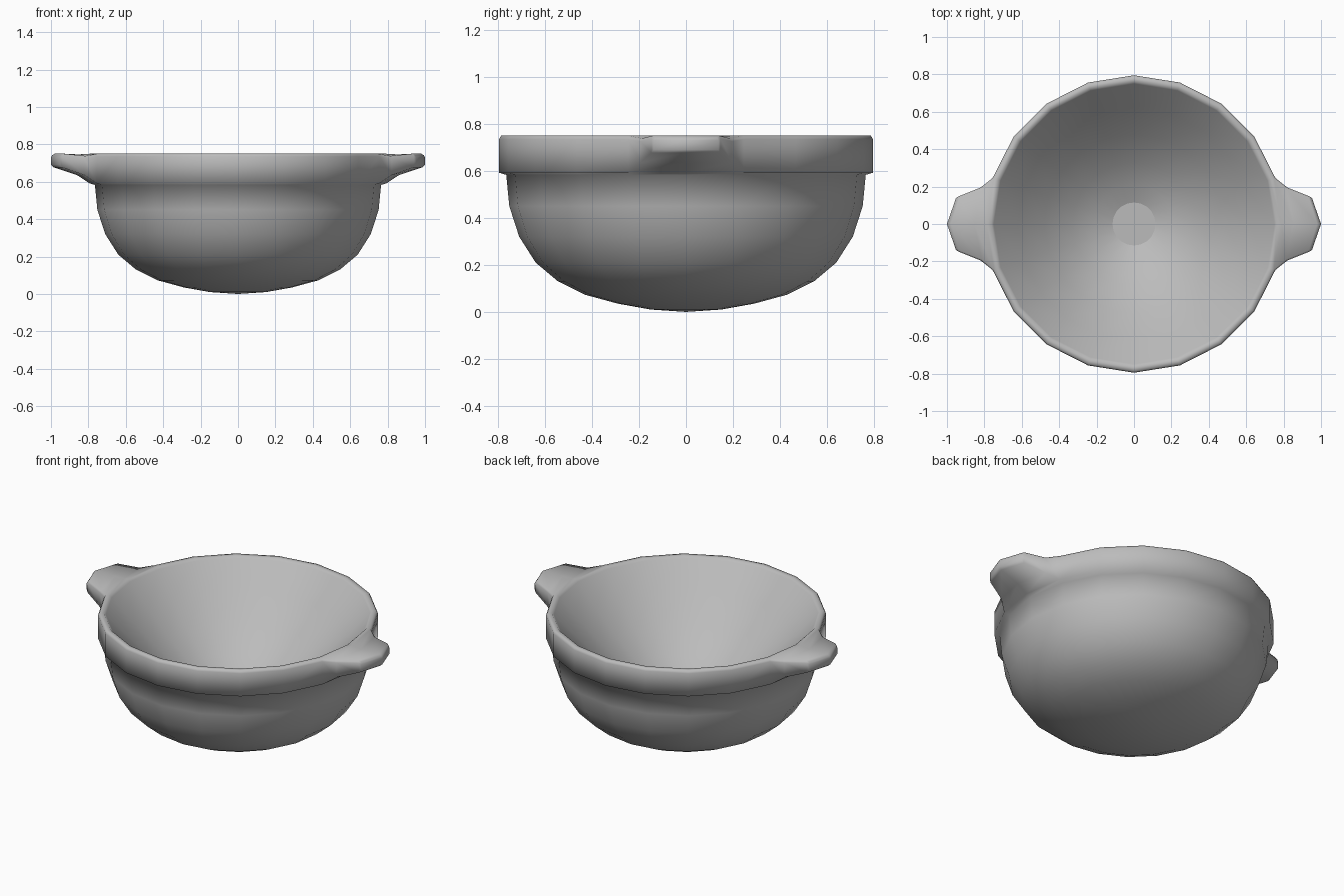
import bpy, bmesh, math

if "Cube" in bpy.data.objects:
    bpy.data.objects.remove(bpy.data.objects["Cube"])

SIDES = 20

grey = bpy.data.materials.new("light grey")
grey.use_nodes = True
grey.diffuse_color = (0.5, 0.5, 0.5, 1)
grey.node_tree.nodes["Principled BSDF"].inputs["Base Color"].default_value = (0.5, 0.5, 0.5, 1)

# Bowl profile as (radius, height): round outside, banded rim, shallow dish inside with flat floor
outer = [(0.15, 0.01), (0.29, 0.035), (0.43, 0.073), (0.545, 0.13), (0.64, 0.21),
         (0.71, 0.32), (0.752, 0.45), (0.765, 0.583)]
rim = [(0.795, 0.592), (0.795, 0.735), (0.787, 0.75), (0.762, 0.75), (0.75, 0.738)]
inner = [(0.62, 0.6), (0.48, 0.46), (0.33, 0.335), (0.21, 0.265), (0.115, 0.225), (0, 0.225)]
profile = [(0, 0)] + outer + rim + inner

bm = bmesh.new()
verts = [bm.verts.new((r, 0, z)) for r, z in profile]
edges = [bm.edges.new(pair) for pair in zip(verts, verts[1:])]
bmesh.ops.spin(bm, geom=verts + edges, axis=(0, 0, 1), cent=(0, 0, 0),
               angle=math.tau, steps=SIDES)
bmesh.ops.remove_doubles(bm, verts=bm.verts, dist=0.0005)
bmesh.ops.recalc_face_normals(bm, faces=bm.faces)

# Handles drawn out of the rim band:
# centre x, edge x, half width, bottom, top at the edges, top at the centre
sections = [(0.86, 0.82, 0.195, 0.635, 0.738, 0.746),
            (0.985, 0.94, 0.147, 0.677, 0.75, 0.75),
            (1.0, 0.952, 0.138, 0.69, 0.742, 0.742)]
for side in (-1, 1):
    faces = []
    for f in bm.faces:
        c = f.calc_center_median()
        if c.z > 0.6 and c.x * side > 0.764 and abs(c.y) < 0.2:
            faces.append(f)
    for xc, xe, w, bottom, edge_top, centre_top in sections:
        geom = bmesh.ops.extrude_face_region(bm, geom=faces)["geom"]
        bmesh.ops.delete(bm, geom=faces, context="FACES")
        faces = [g for g in geom if isinstance(g, bmesh.types.BMFace)]
        new = [g for g in geom if isinstance(g, bmesh.types.BMVert)]
        for column in (-1, 0, 1):
            x, top = (xe, edge_top) if column else (xc, centre_top)
            stack = [v for v in new if round(v.co.y / 0.2) == column]
            stack.sort(key=lambda v: v.co.z)
            for v, z, inset in zip(stack, (bottom, top - 0.012, top), (0, 0, 0.006)):
                v.co = (side * (x - inset), column * (w - inset), z)
bmesh.ops.recalc_face_normals(bm, faces=bm.faces)

# Soft shading over the whole bowl, with a crisp edge round the flat floor
for f in bm.faces:
    f.smooth = True
for e in bm.edges:
    if all(abs(v.co.z - 0.225) < 0.001 and v.co.xy.length > 0.1 for v in e.verts):
        e.smooth = False
mesh = bpy.data.meshes.new("bowl")
bm.to_mesh(mesh)
bm.free()
mesh.materials.append(grey)
bpy.context.collection.objects.link(bpy.data.objects.new("bowl", mesh))
